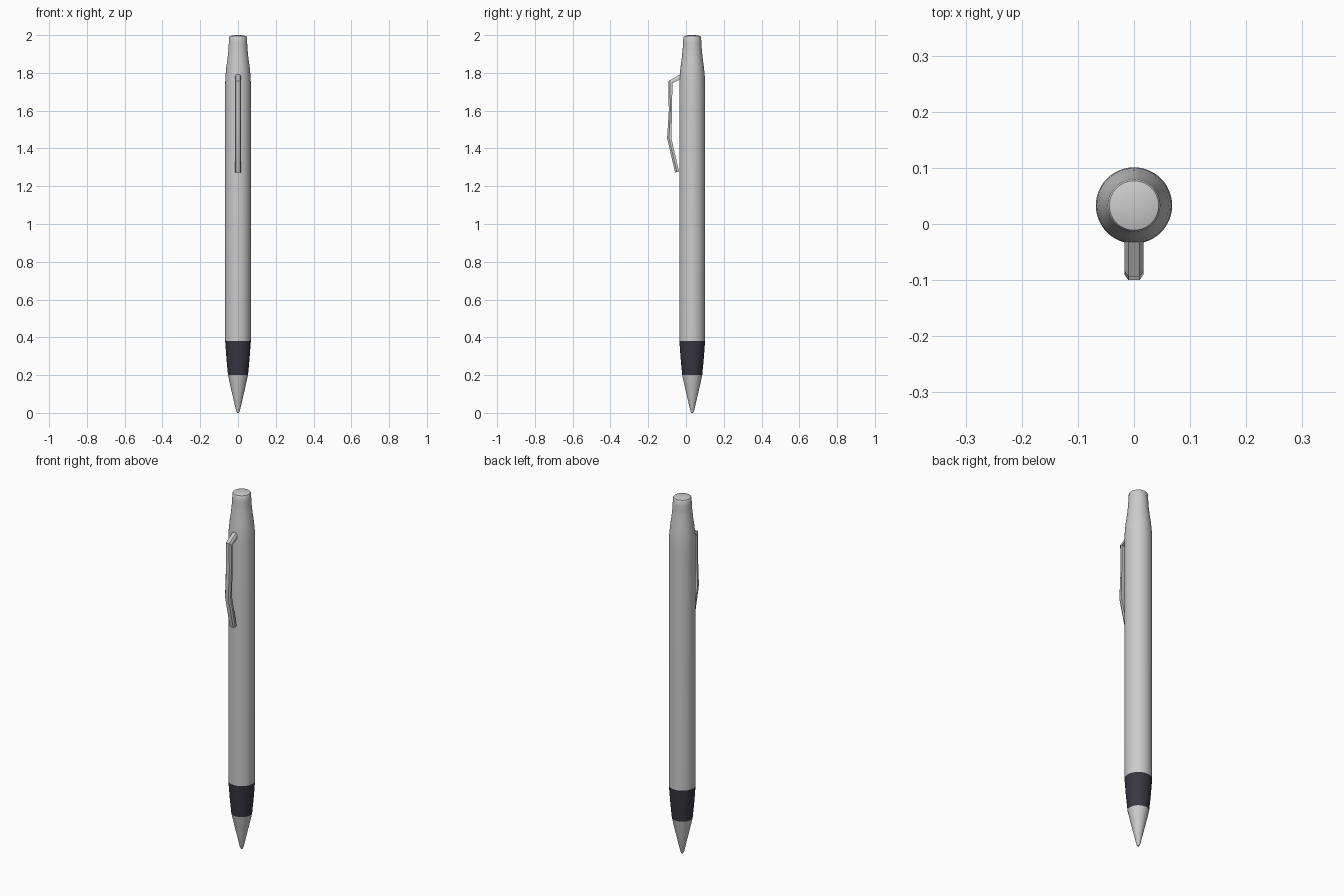
import bpy, bmesh, math
from mathutils import Vector

cube = bpy.data.objects.get("Cube")
if cube:
    bpy.data.objects.remove(cube, do_unlink=True)

AXIS_Y = 0.033


def make_material(name, color):
    m = bpy.data.materials.new(name)
    m.use_nodes = True
    m.diffuse_color = (*color, 1)
    m.node_tree.nodes["Principled BSDF"].inputs["Base Color"].default_value = (*color, 1)
    return m


silver = make_material("silver grey", (0.6, 0.6, 0.6))
charcoal = make_material("charcoal", (0.04, 0.038, 0.052))


def finish(bm, name, material, angle):
    bmesh.ops.recalc_face_normals(bm, faces=bm.faces)
    mesh = bpy.data.meshes.new(name)
    bm.to_mesh(mesh)
    bm.free()
    mesh.materials.append(material)
    obj = bpy.data.objects.new(name, mesh)
    bpy.context.collection.objects.link(obj)
    bpy.ops.object.select_all(action='DESELECT')
    obj.select_set(True)
    bpy.context.view_layer.objects.active = obj
    bpy.ops.object.shade_smooth_by_angle(angle=math.radians(angle))
    return obj


def skin(bm, rings):
    """Bridge successive vertex rings and close both ends."""
    n = len(rings[0])
    for a, b in zip(rings, rings[1:]):
        for i in range(n):
            j = (i + 1) % n
            bm.faces.new((a[i], a[j], b[j], b[i]))
    bm.faces.new(rings[0])
    bm.faces.new(rings[-1])


def lathe(name, profile, material, sides=48):
    bm = bmesh.new()
    rings = []
    for r, z in profile:
        turn = [math.tau * i / sides for i in range(sides)]
        rings.append([bm.verts.new((r * math.cos(t), AXIS_Y + r * math.sin(t), z)) for t in turn])
    skin(bm, rings)
    return finish(bm, name, material, 35)


# Turned parts, from the writing tip upwards
lathe("tip_cone", [(0.005, 0), (0.010, 0.012), (0.027, 0.085), (0.041, 0.145), (0.053, 0.2)], silver)
lathe("grip", [(0.053, 0.2), (0.061, 0.285), (0.068, 0.38)], charcoal)
lathe("barrel", [(0.068, 0.38), (0.068, 1.74), (0.0665, 1.78), (0.062, 1.83),
                 (0.055, 1.88), (0.051, 1.92)], silver)
lathe("push_button", [(0.051, 1.92), (0.0485, 1.96), (0.047, 1.99), (0.044, 1.994),
                      (0.034, 1.997), (0.018, 1.9995), (0.004, 2.0)], silver)

# Pocket clip: a chamfered bar swept along a bent path of (y, z, thickness)
path = [(-0.020, 1.785, 0.024), (-0.083, 1.750, 0.024), (-0.082, 1.600, 0.018),
        (-0.089, 1.455, 0.022), (-0.047, 1.275, 0.022)]
points = [Vector((0, y, z)) for y, z, t in path]
bm = bmesh.new()
rings = []
for k, p in enumerate(points):
    before = (p - points[max(k - 1, 0)]).normalized()
    after = (points[min(k + 1, len(points) - 1)] - p).normalized()
    along = (before + after).normalized()
    out = Vector((0, along.z, -along.y))
    h = path[k][2] / 2
    section = [(-0.017, -h), (0.017, -h), (0.017, h * 0.1), (0.010, h), (-0.010, h), (-0.017, h * 0.1)]
    rings.append([bm.verts.new(p + Vector((x, 0, 0)) + out * d) for x, d in section])
skin(bm, rings)
finish(bm, "pocket_clip", silver, 30)
